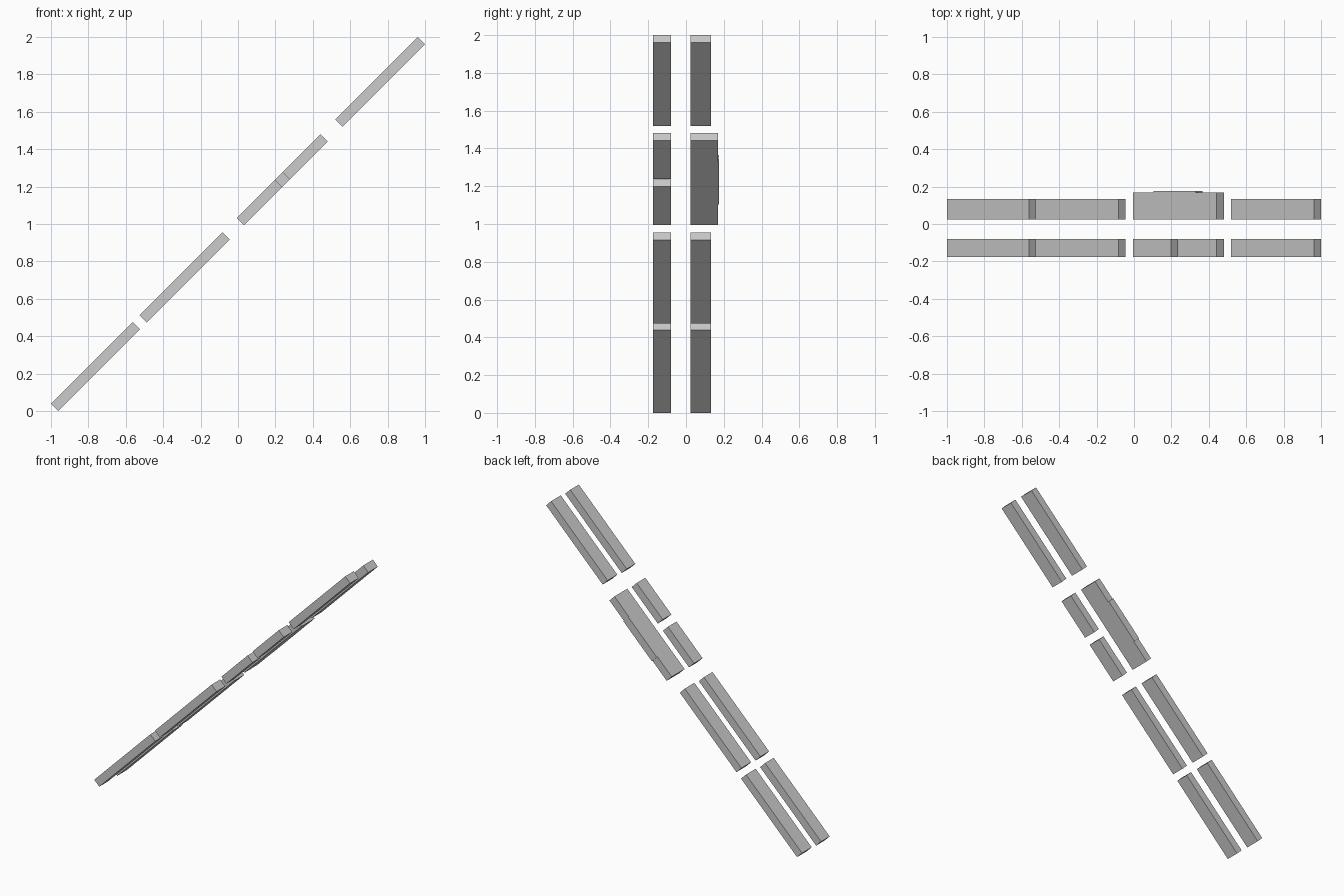
import bpy
from math import sqrt, pi
from mathutils import Matrix, Vector

if "Cube" in bpy.data.objects:
    bpy.data.objects.remove(bpy.data.objects["Cube"])

THICK = 0.055  # depth of every slab, measured across the slope


def slab(name, x0, x1, y0, y1):
    """Box lying along the 45 degree line z = x + 1, between two midline x values."""
    bpy.ops.mesh.primitive_cube_add(size=1)
    ob = bpy.context.object
    ob.name = name
    mid = (x0 + x1) / 2
    ob.data.transform(Matrix.Diagonal(((x1 - x0) * sqrt(2), y1 - y0, THICK, 1)))
    ob.data.transform(Matrix.Rotation(-pi / 4, 4, 'Y'))
    ob.location = Vector((mid, (y0 + y1) / 2, mid + 1))
    return ob


FRONT = (-0.176, -0.080)
BACK = (0.025, 0.133)

# Paired long slabs in both rows
for i, (a, b) in enumerate([(-0.981, -0.543), (-0.507, -0.064), (0.539, 0.981)], 1):
    slab(f"front_slab_{i}", a, b, *FRONT)
    slab(f"back_slab_{i}", a, b, *BACK)

# Two short slabs in the front row
slab("front_short_slab_lower", 0.013, 0.217, *FRONT)
slab("front_short_slab_upper", 0.257, 0.461, *FRONT)

# Wide slab in the back row with a shallow raised edge
slab("back_wide_slab", 0.013, 0.461, 0.025, 0.169)
slab("wide_slab_edge", 0.124, 0.347, 0.160, 0.176)
